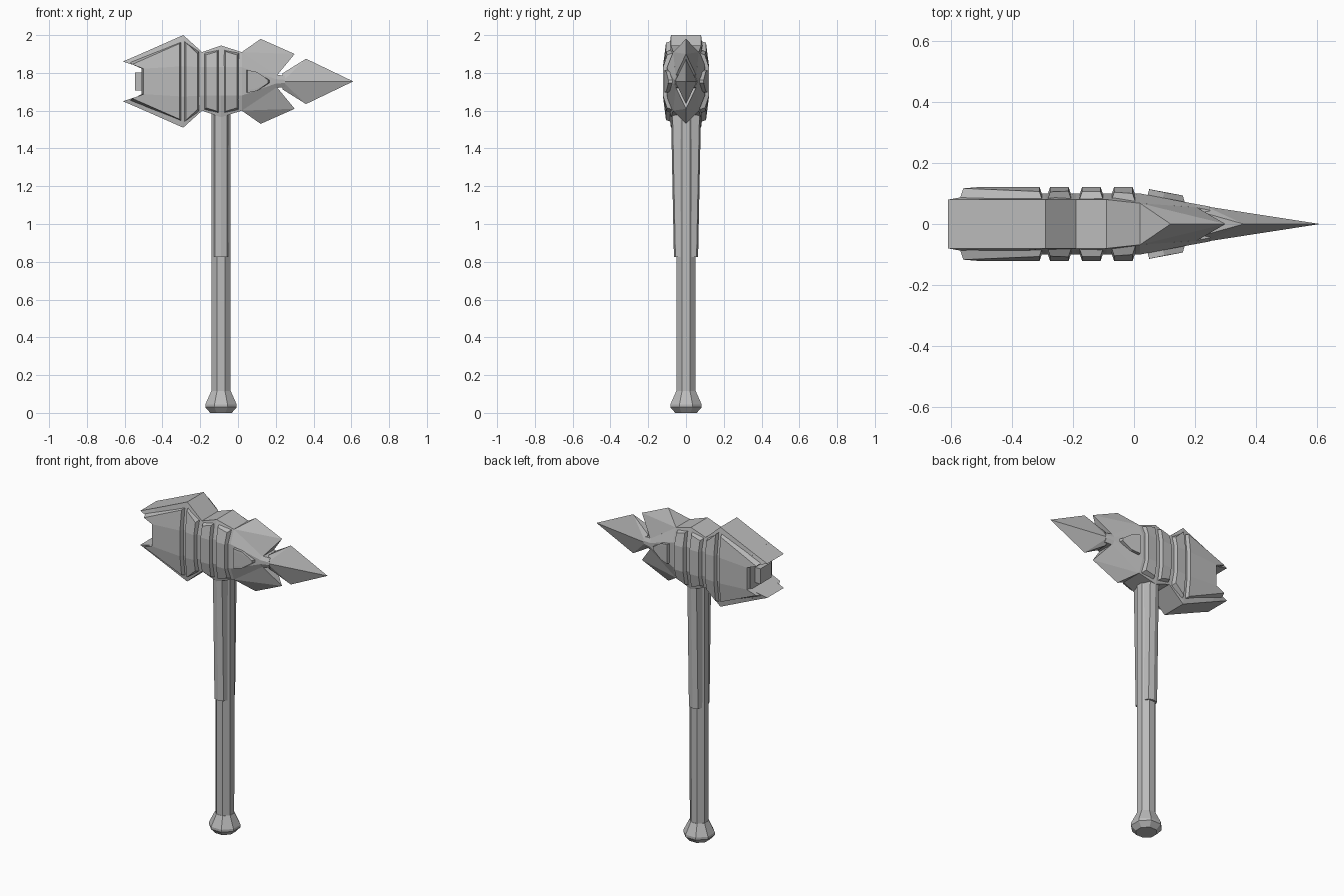
import bpy, bmesh, math

cube = bpy.data.objects.get("Cube")
if cube:
    bpy.data.objects.remove(cube)

steel = bpy.data.materials.new("grey_steel")
steel.use_nodes = True
steel.diffuse_color = (0.5, 0.5, 0.5, 1)
steel.node_tree.nodes["Principled BSDF"].inputs["Base Color"].default_value = (0.5, 0.5, 0.5, 1)

ZC = 1.755      # height of the head's axis
HX = -0.09      # handle axis


def finish(name, bm):
    bmesh.ops.remove_doubles(bm, verts=bm.verts, dist=0.0001)
    bmesh.ops.recalc_face_normals(bm, faces=bm.faces)
    mesh = bpy.data.meshes.new(name)
    bm.to_mesh(mesh)
    bm.free()
    mesh.materials.append(steel)
    obj = bpy.data.objects.new(name, mesh)
    bpy.context.collection.objects.link(obj)
    return obj


def loft(name, rings):
    """Skin a row of equal-length rings and cap both ends."""
    bm = bmesh.new()
    rows = [[bm.verts.new(p) for p in ring] for ring in rings]
    n = len(rows[0])
    for a, b in zip(rows, rows[1:]):
        for i in range(n):
            j = (i + 1) % n
            bm.faces.new((a[i], a[j], b[j], b[i]))
    bm.faces.new(rows[0])
    bm.faces.new(rows[-1])
    return finish(name, bm)


def hull(name, points):
    bm = bmesh.new()
    for x, y, z in points:
        bm.verts.new((x, y, z + ZC))
    bmesh.ops.convex_hull(bm, input=bm.verts)
    bmesh.ops.dissolve_limit(bm, angle_limit=0.01, verts=bm.verts, edges=bm.edges)
    return finish(name, bm)


# Head body: x, half height, rim y, mid half height, mid y
STATIONS = [
    (-0.51, 0.148, 0.08, 0.07, 0.10),
    (-0.29, 0.245, 0.08, 0.08, 0.10),
    (-0.19, 0.155, 0.08, 0.075, 0.10),
    (HX, 0.19, 0.08, 0.075, 0.10),
    (0.02, 0.155, 0.068, 0.075, 0.10),
    (0.20, 0.035, 0.055, 0.012, 0.066),
    (0.25, 0.03, 0.045, 0.008, 0.057),
]


def section(x):
    """Body section values at x, straight between stations."""
    x = min(max(x, STATIONS[0][0]), STATIONS[-1][0])
    for a, b in zip(STATIONS, STATIONS[1:]):
        if x <= b[0]:
            t = (x - a[0]) / (b[0] - a[0])
            return [p + (q - p) * t for p, q in zip(a, b)][1:]


def body_y(x, z):
    h, r, c, m = section(x)
    t = min(max((abs(z) - c) / (h - c), 0), 1)
    return m + (r - m) * t


def ring(x, h, r, c, m):
    side = [(r, h), (m, c), (m, -c), (r, -h)]
    loop = side + [(-y, z) for y, z in reversed(side)]
    return [(x, y, ZC + z) for y, z in loop]


loft("head_body", [ring(*s) for s in STATIONS])

# Prongs at the striking end, fins and spike
for label, s in (("upper", 1), ("lower", -1)):
    hull(label + "_prong", [(x, k * y, s * z) for k in (1, -1) for x, y, z in (
        (-0.50, 0.08, 0.152), (-0.50, 0.10, 0.07), (-0.61, 0.08, 0.105))])
    hull(label + "_fin", [(0.12, 0, s * 0.225), (0.30, 0, s * 0.145)] +
         [(x, k * y, s * z) for k in (1, -1) for x, y, z in (
             (0.02, 0.068, 0.155), (0.205, 0.055, 0.03), (0.04, 0.06, 0.02))])

hull("spike", [(0.61, 0, 0), (0.36, 0, 0.12), (0.36, 0, -0.12)] +
     [(0.235, k * y, z) for k in (1, -1) for y, z in
      ((0.058, 0), (0.035, 0.042), (0.035, -0.042))])

# Striking block between the prongs
hull("striking_block", [(x, y, z) for x in (-0.545, -0.5)
                        for y in (-0.055, 0.055) for z in (-0.047, 0.047)])


def panel(name, cols, lift=0.022, bevel=0.01):
    """Raised plate following the body; cols are outer x, mid x, half height."""
    for label, k in (("front", -1), ("back", 1)):
        bm = bmesh.new()
        grid = []
        for xo, xm, h in cols:
            c = min(section(xm)[2], h * 0.75)
            pts = [(xo, -h), (xm, -c), (xm, c), (xo, h)]
            grid.append([bm.verts.new((x, k * (body_y(x, z) + lift), ZC + z))
                         for x, z in pts])
        for a, b in zip(grid, grid[1:]):
            for i in range(3):
                bm.faces.new((a[i], a[i + 1], b[i + 1], b[i]))
        border = [e for e in bm.edges if e.is_boundary]
        skirt = bmesh.ops.extrude_edge_only(bm, edges=border)["geom"]
        xs = [c[0] for c in cols]
        mid = (min(xs) + max(xs)) / 2
        for v in [g for g in skirt if isinstance(g, bmesh.types.BMVert)]:
            v.co.x += math.copysign(bevel, v.co.x - mid)
            v.co.z += math.copysign(bevel, v.co.z - ZC) if abs(v.co.z - ZC) > 0.085 else 0
            v.co.y -= k * (lift + 0.008)
        finish(label + "_" + name, bm)


panel("face_panel", [(-0.56, -0.50, 0.09), (-0.31, -0.31, 0.20)])
panel("collar_panel", [(-0.275, -0.275, 0.205), (-0.215, -0.215, 0.148)])
panel("inner_band", [(-0.17, -0.17, 0.14), (-0.11, -0.11, 0.158)])
panel("outer_band", [(-0.065, -0.065, 0.158), (-0.005, -0.005, 0.14)])
panel("arrow_panel", [(0.05, 0.05, 0.06), (0.10, 0.10, 0.05), (0.16, 0.16, 0.008)],
      lift=0.02, bevel=0.008)


# Handle and pommel: eight-sided, flat to the front
def octagon(r, z):
    return [(HX + r * math.cos(a), r * math.sin(a), z)
            for a in (math.pi / 8 + i * math.pi / 4 for i in range(8))]


loft("handle", [octagon(0.054, 0.11), octagon(0.055, 1.62)])
loft("pommel", [octagon(r, z) for r, z in
                ((0.062, 0), (0.09, 0.03), (0.09, 0.045), (0.056, 0.115))])

# Ridged reinforcing plates on the upper handle
for label, k in (("front", -1), ("back", 1)):
    loft(label + "_handle_plate",
         [[(HX + x, k * y, z) for x, y in
           ((-0.045, 0.02), (-0.031, out - 0.008), (0, out), (0.031, out - 0.008), (0.045, 0.02))]
          for z, out in ((0.825, 0.064), (1.62, 0.08))])
